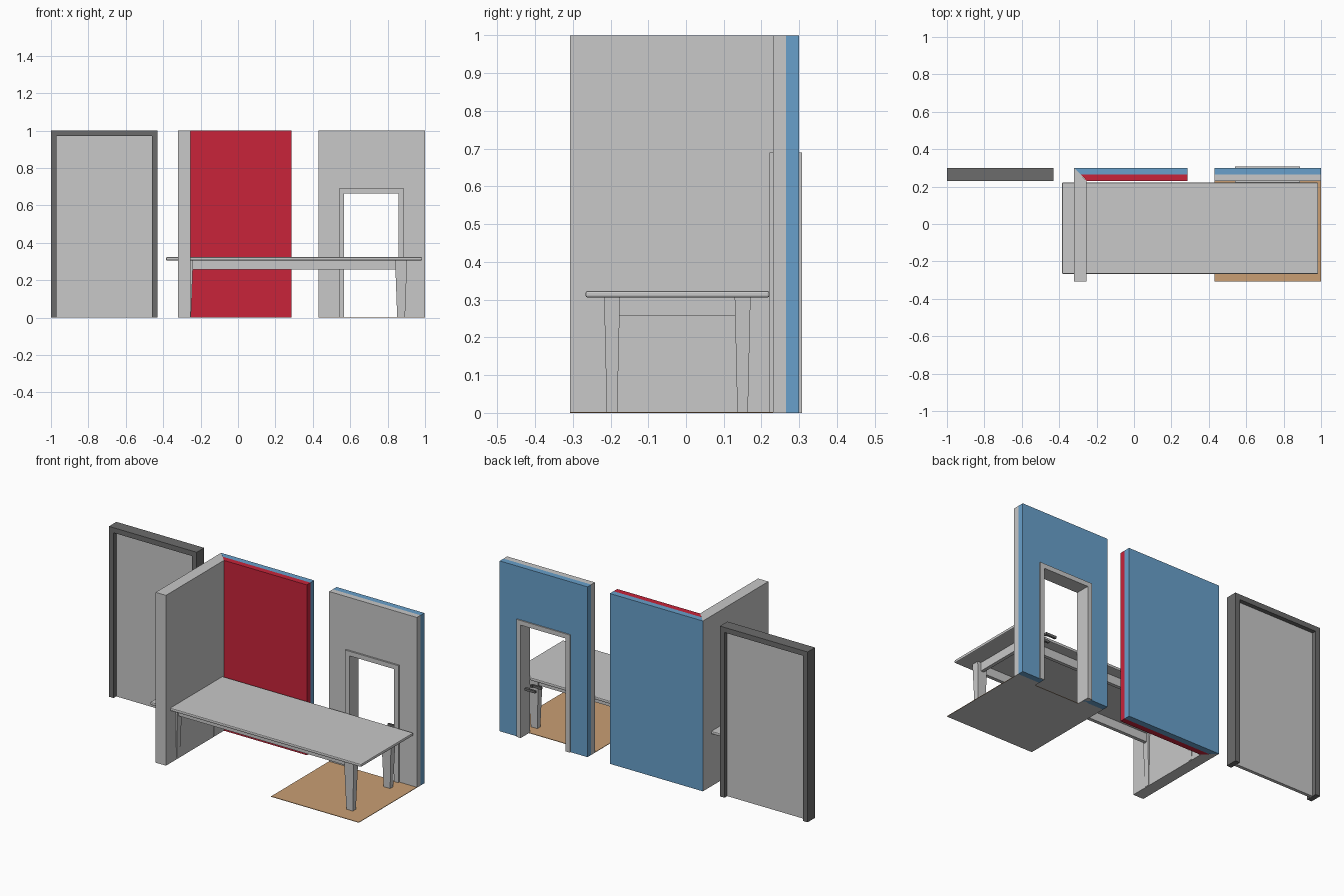
import bpy, bmesh

if "Cube" in bpy.data.objects:
    bpy.data.objects.remove(bpy.data.objects["Cube"])


def material(name, rgb):
    m = bpy.data.materials.new(name)
    m.diffuse_color = (*rgb, 1)
    m.use_nodes = True
    m.node_tree.nodes["Principled BSDF"].inputs["Base Color"].default_value = m.diffuse_color
    return m


GREY = material("light_grey", (0.58, 0.58, 0.58))
DARK = material("dark_grey", (0.15, 0.15, 0.15))
BLUE = material("blue", (0.138, 0.352, 0.597))
RED = material("red", (0.578, 0.017, 0.042))
TAN = material("tan", (0.585, 0.345, 0.172))


def finish(name, bm, mat):
    bmesh.ops.recalc_face_normals(bm, faces=bm.faces[:])
    me = bpy.data.meshes.new(name)
    bm.to_mesh(me)
    bm.free()
    ob = bpy.data.objects.new(name, me)
    bpy.context.collection.objects.link(ob)
    me.materials.append(mat)
    return ob


def prism(name, outline, lo, hi, mat, axis="z"):
    """Extrude a 2D outline: along z for an (x, y) outline, along y for an (x, z) outline."""
    bm = bmesh.new()
    place = (lambda a, b, t: (a, b, t)) if axis == "z" else (lambda a, b, t: (a, t, b))
    rings = [[bm.verts.new(place(a, b, t)) for a, b in outline] for t in (lo, hi)]
    bm.faces.new(rings[0])
    bm.faces.new(rings[1])
    n = len(outline)
    for i in range(n):
        j = (i + 1) % n
        bm.faces.new((rings[0][i], rings[0][j], rings[1][j], rings[1][i]))
    return finish(name, bm, mat)


def box(name, x0, x1, y0, y1, z0, z1, mat):
    return prism(name, [(x0, y0), (x1, y0), (x1, y1), (x0, y1)], z0, z1, mat)


def arch(x0, x1, top, side, head):
    """Outline of an upside-down U around an opening."""
    return [(x0, 0), (x0, top), (x1, top), (x1, 0), (x1 - side, 0),
            (x1 - side, top - head), (x0 + side, top - head), (x0 + side, 0)]


FRONT, MID, BACK, NEAR = 0.231, 0.265, 0.30, -0.307

# Framed panel on the left
prism("panel_frame", arch(-1, -0.43, 1, 0.03, 0.03), FRONT, BACK, DARK, "y")
box("panel_infill", -0.97, -0.46, 0.256, 0.275, 0, 0.97, GREY)

# Corner walls, mitred where they meet
xm = -0.32 + BACK - MID
prism("side_wall", [(-0.32, NEAR), (-0.253, NEAR), (-0.253, FRONT), (-0.32, BACK)], 0, 1, GREY)
prism("red_wall", [(-0.253, FRONT), (0.285, FRONT), (0.285, MID), (xm, MID)], 0, 1, RED)
prism("blue_wall", [(xm, MID), (0.285, MID), (0.285, BACK), (-0.32, BACK)], 0, 1, BLUE)

# Door wall in two layers, with its door frame
wall = [(0.43, 0), (0.43, 1), (1, 1), (1, 0), (0.86, 0), (0.86, 0.665), (0.567, 0.665), (0.567, 0)]
prism("door_wall_front", wall, FRONT, MID, GREY, "y")
prism("door_wall_back", wall, MID, BACK, BLUE, "y")
prism("door_frame", arch(0.54, 0.887, 0.69, 0.028, 0.027), 0.221, 0.307, GREY, "y")

# Door handles: a lever and a stem on each side
for side, y, stem in (("front", 0.236, 0.012), ("back", 0.292, -0.012)):
    box(f"{side}_handle_lever", 0.772, 0.84, y - 0.006, y + 0.006, 0.281, 0.295, DARK)
    box(f"{side}_handle_stem", 0.826, 0.84, min(y, y + stem), max(y, y + stem), 0.281, 0.295, DARK)

# Floor plate with a grey underside
floor = box("floor_plate", 0.43, 1, NEAR, FRONT, 0, 0.003, TAN)
floor.data.materials.append(GREY)
for p in floor.data.polygons:
    if p.normal.z < -0.5:
        p.material_index = 1

# Table top with softened edges
TX, TY = 0.30, -0.023
top = box("table_top", -0.385, 0.985, -0.266, 0.221, 0.306, 0.323, GREY)
bevel = top.modifiers.new("soft_edges", "BEVEL")
bevel.width, bevel.segments = 0.005, 2

# Tapered legs
for sx in (-1, 1):
    for sy in (-1, 1):
        bm = bmesh.new()
        bmesh.ops.create_cube(bm, size=1)
        for v in bm.verts:
            up = v.co.z > 0
            v.co.x = TX + sx * 0.572 + v.co.x * (0.064 if up else 0.042)
            v.co.y = TY + sy * 0.173 + v.co.y * (0.042 if up else 0.028)
            v.co.z = 0.306 if up else 0.003
        finish(f"table_leg_{'left' if sx < 0 else 'right'}_{'front' if sy < 0 else 'back'}", bm, GREY)

# Aprons between the legs
for name, s in (("front", -1), ("back", 1)):
    y = TY + s * 0.173
    box(f"{name}_apron", TX - 0.55, TX + 0.55, y - 0.01, y + 0.01, 0.257, 0.306, GREY)
for name, s in (("left", -1), ("right", 1)):
    x = TX + s * 0.572
    box(f"{name}_apron", x - 0.01, x + 0.01, TY - 0.155, TY + 0.155, 0.257, 0.306, GREY)
